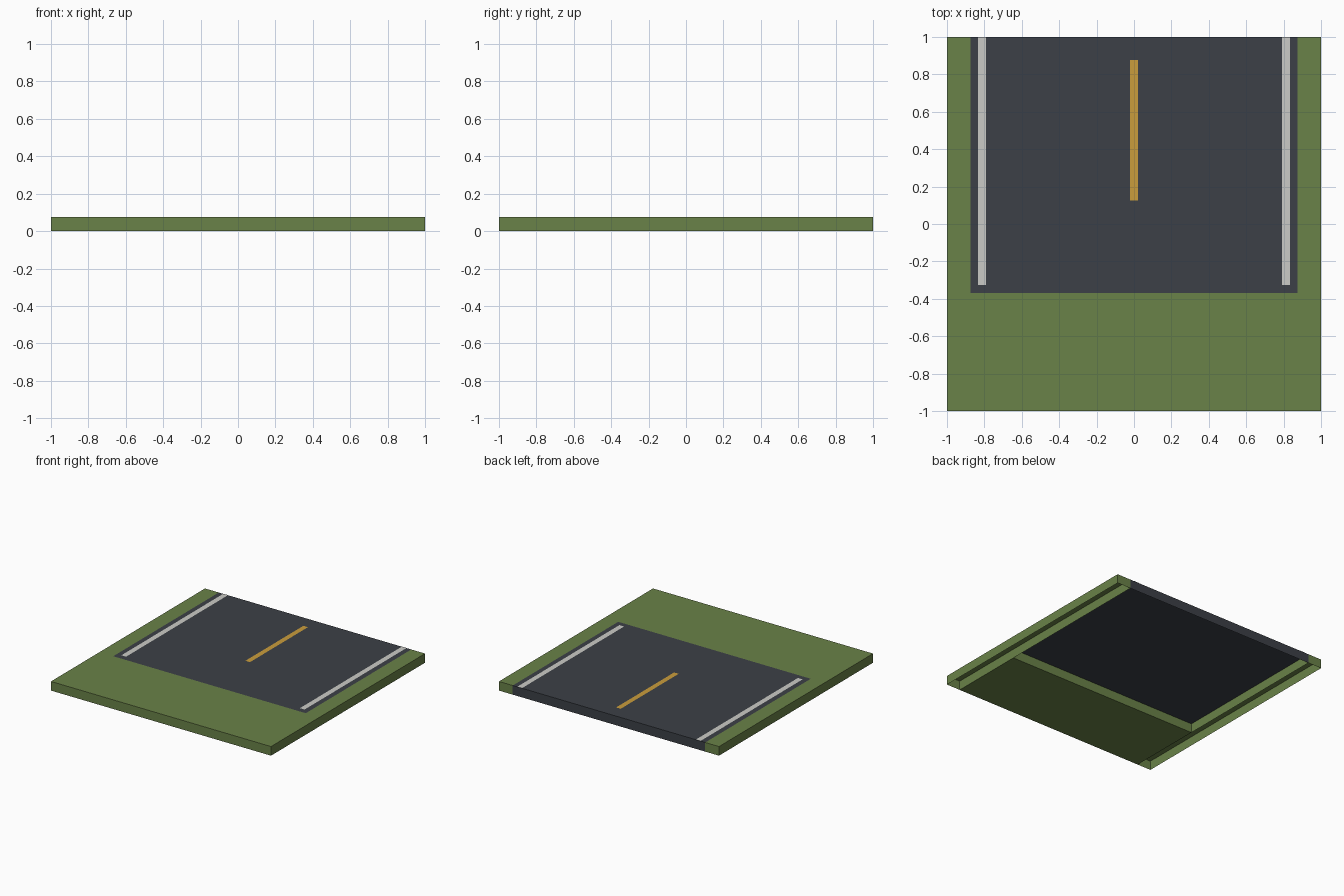
import bpy
import bmesh
from mathutils import Vector

old = bpy.data.objects.get("Cube")
if old:
    bpy.data.objects.remove(old, do_unlink=True)

HEIGHT = 0.075      # slab thickness
ROAD_X = 0.875      # half width of the road
ROAD_Y = -0.37      # front end of the road
PAINT_Z = HEIGHT + 0.0015

DIRECTIONS = {
    "left": Vector((1, 0, 0)), "right": Vector((-1, 0, 0)),
    "back": Vector((0, 1, 0)), "front": Vector((0, -1, 0)),
    "top": Vector((0, 0, 1)), "bottom": Vector((0, 0, -1)),
}


def material(name, rgb):
    mat = bpy.data.materials.new(name)
    mat.use_nodes = True
    color = (*rgb, 1)
    mat.diffuse_color = color
    bsdf = next(n for n in mat.node_tree.nodes if n.type == "BSDF_PRINCIPLED")
    bsdf.inputs["Base Color"].default_value = color
    bsdf.inputs["Roughness"].default_value = 0.9
    return mat


def shell(name, x, y, z, mat, sides):
    """Box between the given limits, keeping only the named sides."""
    bm = bmesh.new()
    bmesh.ops.create_cube(bm, size=1)
    for v in bm.verts:
        v.co = [lo + (c + 0.5) * (hi - lo) for c, (lo, hi) in zip(v.co, (x, y, z))]
    bm.normal_update()
    drop = [f for f in bm.faces
            if not any(f.normal.dot(DIRECTIONS[s]) > 0.9 for s in sides)]
    bmesh.ops.delete(bm, geom=drop, context="FACES")
    mesh = bpy.data.meshes.new(name)
    bm.to_mesh(mesh)
    bm.free()
    mesh.materials.append(mat)
    obj = bpy.data.objects.new(name, mesh)
    bpy.context.collection.objects.link(obj)
    return obj


grass = material("grass green", (0.144, 0.223, 0.065))
asphalt = material("asphalt grey", (0.045, 0.051, 0.063))
white = material("line white", (0.60, 0.60, 0.57))
yellow = material("line yellow", (0.59, 0.34, 0.045))

slab = (0, HEIGHT)

# Grass in front of the road end
shell("front_grass", (-ROAD_X, ROAD_X), (-1, ROAD_Y), slab, grass,
      ("top", "bottom", "front", "back"))

# Road surface with its exposed back edge, open underneath
shell("road", (-ROAD_X, ROAD_X), (ROAD_Y, 1), slab, asphalt, ("top", "back"))

# Hollow grass verges and white edge lines, mirrored on both sides
for side, s in (("left", 1), ("right", -1)):
    verge = sorted((s * ROAD_X, s))
    shell(side + "_verge", verge, (-1, 1), slab, grass,
          ("top", "left", "right", "front", "back"))
    line = sorted((s * 0.79, s * 0.833))
    shell(side + "_edge_line", line, (-0.325, 1), (HEIGHT, PAINT_Z), white, ("top",))

# Yellow centre dash
shell("centre_dash", (-0.021, 0.021), (0.125, 0.878), (HEIGHT, PAINT_Z), yellow, ("top",))
